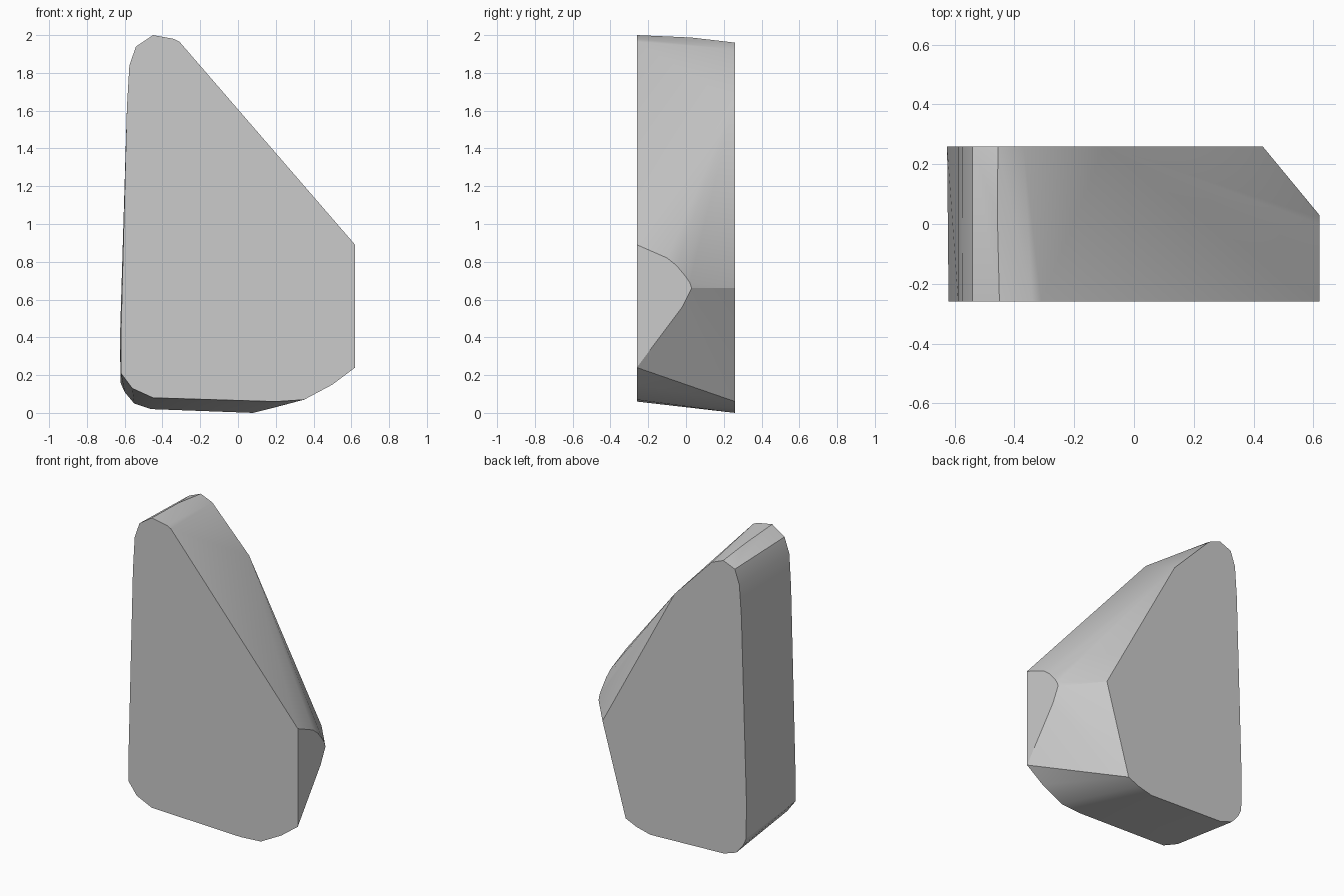
import bpy, bmesh, math

if "Cube" in bpy.data.objects:
    bpy.data.objects.remove(bpy.data.objects["Cube"])

# Front outline (x, z) at y = -0.26
front = [(-0.62, 0.21), (-0.56, 0.13), (-0.45, 0.08), (0.2, 0.06), (0.35, 0.07),
         (0.5, 0.15), (0.62, 0.24), (0.62, 0.89), (-0.31, 1.965), (-0.34, 1.98),
         (-0.45, 2.0), (-0.54, 1.94), (-0.575, 1.84), (-0.588, 1.62), (-0.62, 0.4)]

# Back outline (x, z) at y = 0.26
back = [(-0.622, 0.16), (-0.60, 0.11), (-0.55, 0.05), (-0.46, 0.02), (0.08, 0.0),
        (0.18, 0.025), (0.26, 0.06), (0.43, 0.66), (-0.10, 1.645), (-0.37, 1.925),
        (-0.455, 1.96), (-0.54, 1.925), (-0.573, 1.83), (-0.588, 1.62), (-0.625, 0.4)]

# Curved edge (y, z) of the flat right face at x = 0.62
side = [(-0.10, 0.82), (-0.05, 0.78), (0.0, 0.72), (0.02, 0.69), (0.03, 0.66), (-0.02, 0.56)]

# Faceted stone: convex skin over the three flat faces and the top ridge
points = [(x, -0.26, z) for x, z in front]
points += [(x, 0.26, z) for x, z in back]
points += [(0.62, y, z) for y, z in side]
points.append((-0.457, 0.03, 1.987))

bm = bmesh.new()
for p in points:
    bm.verts.new(p)
hull = bmesh.ops.convex_hull(bm, input=bm.verts[:])
loose = [v for v in bm.verts if not v.link_faces]
bmesh.ops.delete(bm, geom=loose, context='VERTS')
bmesh.ops.dissolve_limit(bm, angle_limit=math.radians(0.5), verts=bm.verts[:], edges=bm.edges[:])
bmesh.ops.recalc_face_normals(bm, faces=bm.faces[:])
mesh = bpy.data.meshes.new("stone_slab")
bm.to_mesh(mesh)
bm.free()
stone = bpy.data.objects.new("stone_slab", mesh)
bpy.context.collection.objects.link(stone)
bpy.context.view_layer.objects.active = stone
stone.select_set(True)
bpy.ops.object.shade_smooth_by_angle(angle=math.radians(20))
